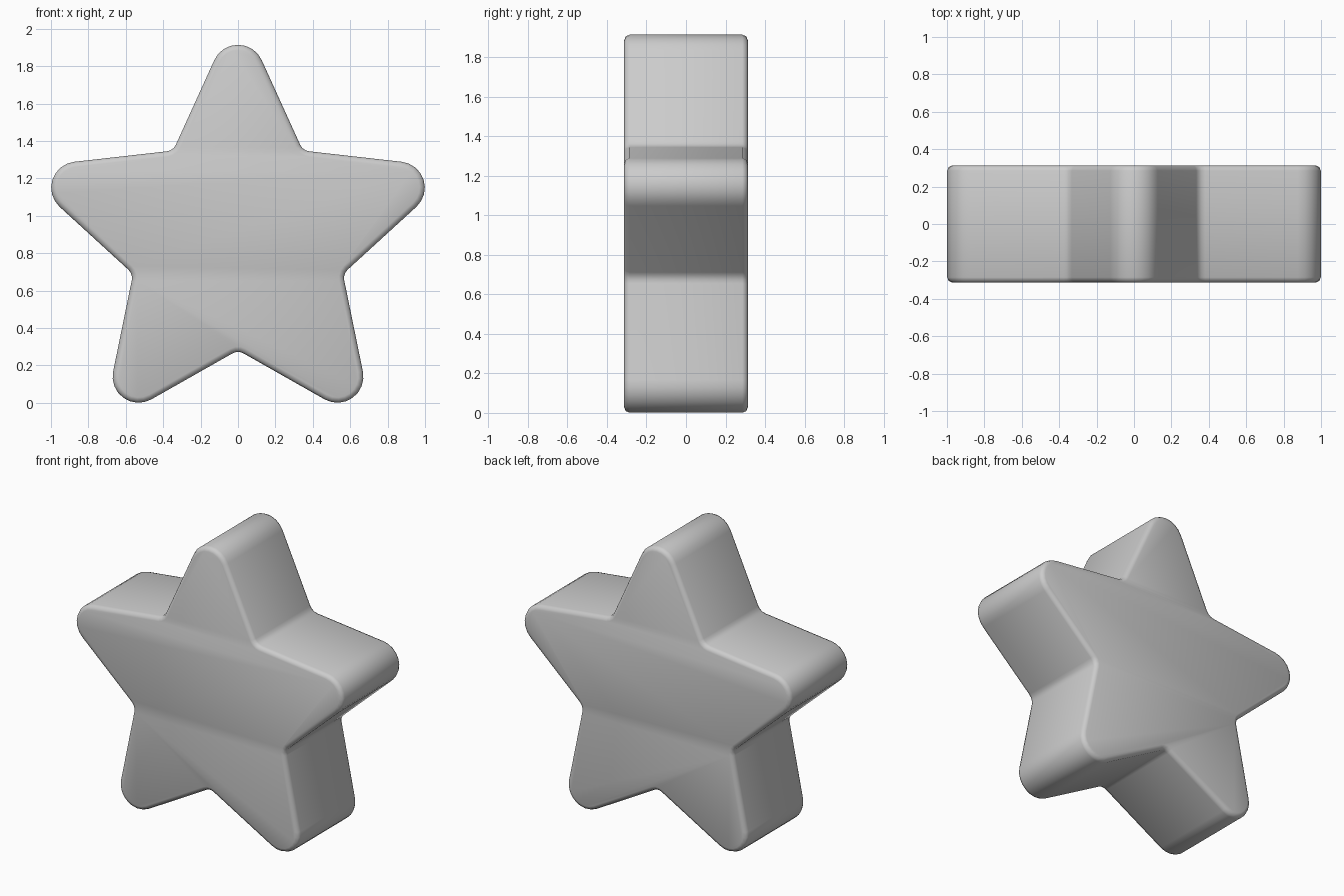
import bpy, bmesh, math
from mathutils import Vector

if "Cube" in bpy.data.objects:
    bpy.data.objects.remove(bpy.data.objects["Cube"])

OUTER, INNER = 1.24, 0.59      # sharp tip and valley radii
TIP_R, VALLEY_R = 0.139, 0.06  # corner rounding radii
HALF_DEPTH = 0.313
CENTRE_Z = 0.871


def fillet(prev, cur, nxt, radius, steps):
    """Arc of points rounding the corner cur."""
    a, b = (prev - cur).normalized(), (nxt - cur).normalized()
    half = a.angle(b) / 2
    centre = cur + (a + b).normalized() * radius / math.sin(half)
    start = cur + a * radius / math.tan(half) - centre
    end = cur + b * radius / math.tan(half) - centre
    sweep = math.pi - 2 * half
    pts = []
    for i in range(steps + 1):
        t = i / steps
        pts.append(centre + (start * math.sin((1 - t) * sweep)
                             + end * math.sin(t * sweep)) / math.sin(sweep))
    return pts


# Sharp ten-corner star, then rounded outline
corners = []
for i in range(10):
    r = INNER if i % 2 else OUTER
    ang = math.pi / 2 + i * math.pi / 5
    corners.append(Vector((r * math.cos(ang), r * math.sin(ang))))
outline = []
for i, c in enumerate(corners):
    radius, steps = (VALLEY_R, 3) if i % 2 else (TIP_R, 8)
    outline += fillet(corners[i - 1], c, corners[(i + 1) % 10], radius, steps)

# Extruded star body
bm = bmesh.new()
front = bm.faces.new([bm.verts.new((p.x, -HALF_DEPTH, p.y + CENTRE_Z)) for p in outline])
ext = bmesh.ops.extrude_face_region(bm, geom=[front], use_keep_orig=True)
verts = [g for g in ext["geom"] if isinstance(g, bmesh.types.BMVert)]
bmesh.ops.translate(bm, verts=verts, vec=(0, 2 * HALF_DEPTH, 0))
bmesh.ops.recalc_face_normals(bm, faces=bm.faces)

# Softened front and back rims
rim = [e for e in bm.edges if abs(e.verts[0].co.y - e.verts[1].co.y) < 1e-5]
bmesh.ops.bevel(bm, geom=rim, offset=0.028, segments=2, profile=0.5, affect='EDGES')

mesh = bpy.data.meshes.new("star")
bm.to_mesh(mesh)
bm.free()
star = bpy.data.objects.new("star", mesh)
bpy.context.collection.objects.link(star)
bpy.context.view_layer.objects.active = star
star.select_set(True)
bpy.ops.object.shade_smooth_by_angle(angle=math.radians(50))
